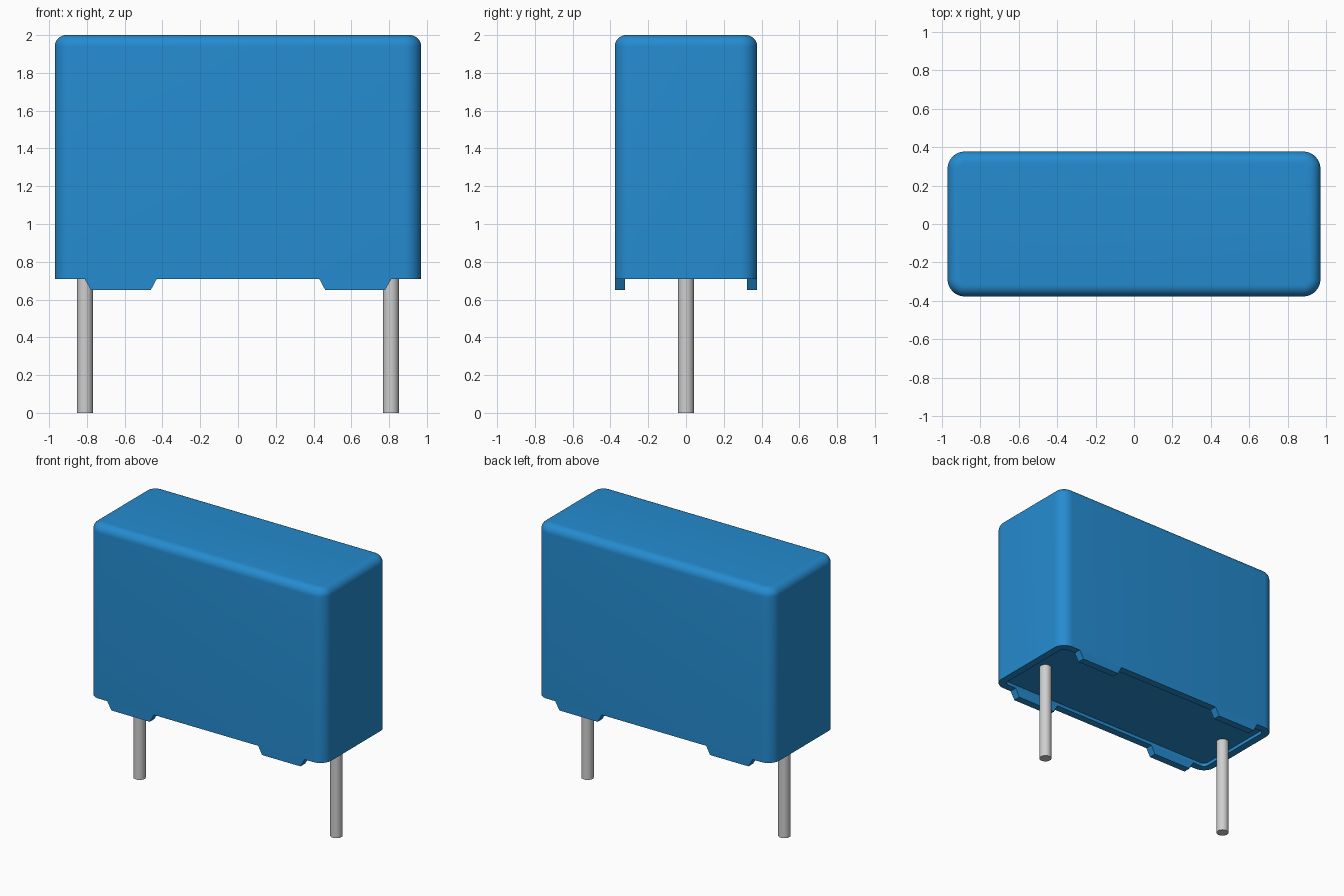
import bpy, bmesh, math

if "Cube" in bpy.data.objects:
    bpy.data.objects.remove(bpy.data.objects["Cube"], do_unlink=True)


def material(name, rgb, metallic=0.0):
    m = bpy.data.materials.new(name)
    m.use_nodes = True
    m.diffuse_color = (*rgb, 1)
    m.node_tree.nodes["Principled BSDF"].inputs["Base Color"].default_value = (*rgb, 1)
    return m


BLUE = material("blue plastic", (0.018, 0.26, 0.63))
STEEL = material("tinned wire", (0.62, 0.62, 0.62))

HX, HY = 0.97, 0.377        # half sizes of the case
BOTTOM, TOP = 0.71, 2.0
CORNER, FILLET = 0.09, 0.06  # upright corner and top edge radii
WALL, RECESS = 0.055, 0.025


def finish(bm, name, mat, smooth=True):
    bmesh.ops.recalc_face_normals(bm, faces=bm.faces)
    me = bpy.data.meshes.new(name)
    bm.to_mesh(me)
    bm.free()
    me.materials.append(mat)
    ob = bpy.data.objects.new(name, me)
    bpy.context.collection.objects.link(ob)
    if smooth:
        bpy.ops.object.select_all(action='DESELECT')
        ob.select_set(True)
        bpy.context.view_layer.objects.active = ob
        bpy.ops.object.shade_smooth_by_angle(angle=math.radians(35))
    return ob


def rounded_ring(bm, inset, z, steps=8):
    """Rounded rectangle, offset inwards from the case outline."""
    r = CORNER - inset
    ring = []
    for k, (sx, sy) in enumerate([(1, 1), (-1, 1), (-1, -1), (1, -1)]):
        for i in range(steps + 1):
            a = math.pi / 2 * (k + i / steps)
            ring.append(bm.verts.new((sx * (HX - CORNER) + r * math.cos(a),
                                      sy * (HY - CORNER) + r * math.sin(a), z)))
    return ring


# Case: lofted from the recessed underside, round the rim and up to the top
sections = [(WALL, BOTTOM + RECESS), (WALL, BOTTOM), (0, BOTTOM)]
for i in range(9):
    a = math.pi / 2 * i / 8
    sections.append((FILLET * (1 - math.cos(a)), TOP - FILLET + FILLET * math.sin(a)))
bm = bmesh.new()
rings = [rounded_ring(bm, *s) for s in sections]
for lo, hi in zip(rings, rings[1:]):
    for i in range(len(lo)):
        j = (i + 1) % len(lo)
        bm.faces.new((lo[i], lo[j], hi[j], hi[i]))
bm.faces.new(rings[0])
bm.faces.new(rings[-1])
finish(bm, "case", BLUE)

# Standoff feet: tapered tabs flush with the long walls
tab = [(0.43, BOTTOM), (0.462, 0.65), (0.778, 0.65), (0.812, BOTTOM)]
for sx, side in ((1, "left"), (-1, "right")):
    for sy, end in ((-1, "front"), (1, "back")):
        bm = bmesh.new()
        outer = [bm.verts.new((sx * x, sy * HY, z)) for x, z in tab]
        inner = [bm.verts.new((sx * x, sy * (HY - WALL), z)) for x, z in tab]
        bm.faces.new(outer)
        bm.faces.new(inner)
        for i in range(4):
            j = (i + 1) % 4
            bm.faces.new((outer[i], outer[j], inner[j], inner[i]))
        finish(bm, f"{end}_{side}_foot", BLUE, smooth=False)

    # Wire lead
    length = BOTTOM + RECESS + 0.02
    bm = bmesh.new()
    bmesh.ops.create_cone(bm, cap_ends=True, segments=32, radius1=0.042,
                          radius2=0.042, depth=length)
    bmesh.ops.translate(bm, verts=bm.verts, vec=(sx * 0.81, 0, length / 2))
    finish(bm, f"{side}_lead", STEEL)
